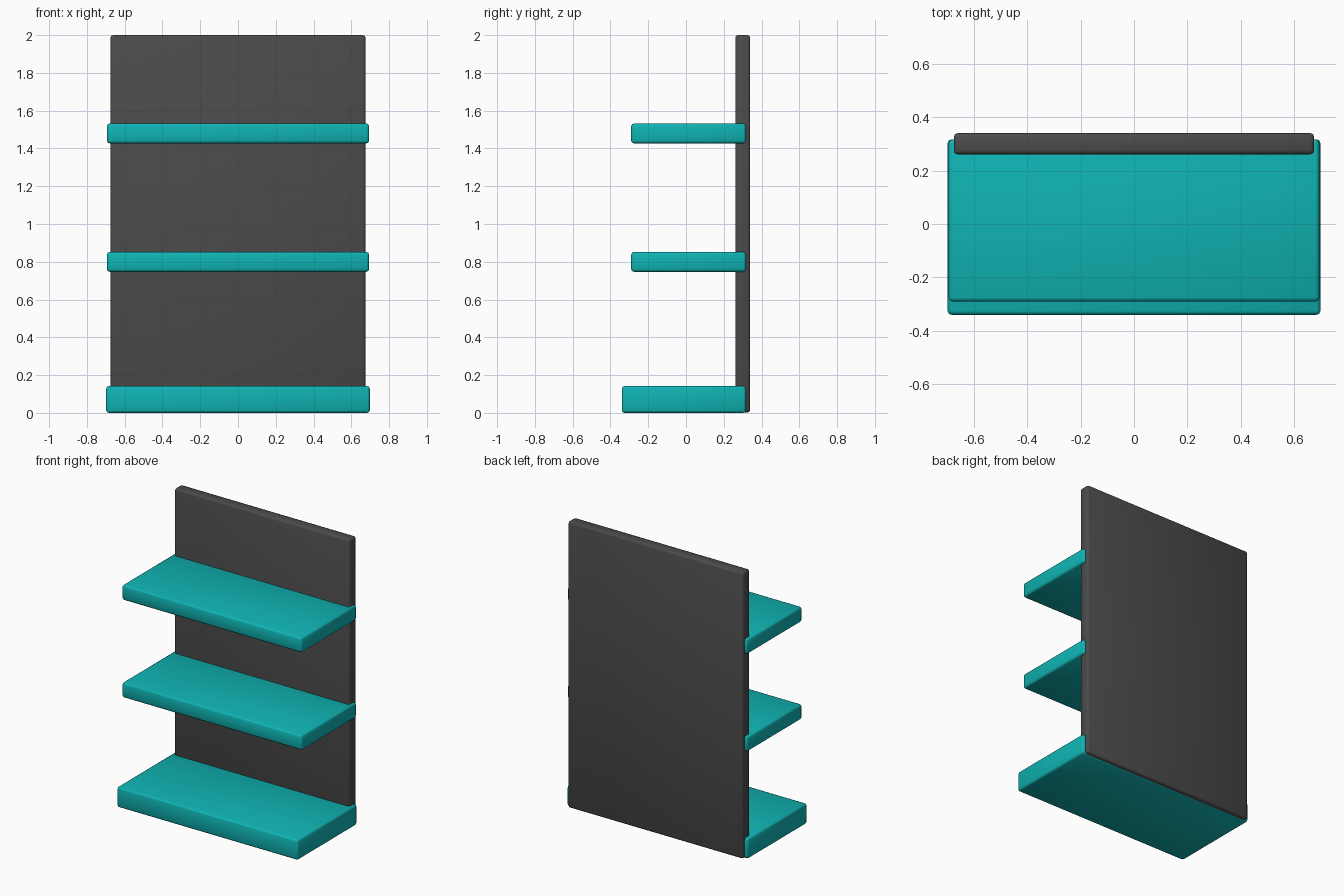
import bpy

if "Cube" in bpy.data.objects:
    bpy.data.objects.remove(bpy.data.objects["Cube"])


def material(name, rgb):
    m = bpy.data.materials.new(name)
    m.diffuse_color = (*rgb, 1)
    m.use_nodes = True
    m.node_tree.nodes["Principled BSDF"].inputs["Base Color"].default_value = m.diffuse_color
    return m


TEAL = material("teal", (0.005, 0.45, 0.45))
CHARCOAL = material("charcoal", (0.07, 0.07, 0.07))


def board(name, half_x, y0, y1, z0, z1, mat, bevel=0.014):
    """Box with softly rounded edges, smooth shaded."""
    bpy.ops.mesh.primitive_cube_add(size=1, location=(0, (y0 + y1) / 2, (z0 + z1) / 2))
    ob = bpy.context.object
    ob.name = name
    ob.scale = (2 * half_x, y1 - y0, z1 - z0)
    bpy.ops.object.transform_apply(location=False, rotation=False, scale=True)
    ob.data.materials.append(mat)
    mod = ob.modifiers.new("soft_edges", "BEVEL")
    mod.width = bevel
    mod.segments = 2
    bpy.ops.object.shade_smooth()
    return ob


# Back panel
board("back_panel", 0.675, 0.261, 0.34, 0.003, 2.0, CHARCOAL)

# Deeper, thicker base deck
board("base_shelf", 0.698, -0.34, 0.317, 0.0, 0.142, TEAL)

# Two upper shelves
for name, z in (("middle_shelf", 0.747), ("upper_shelf", 1.427)):
    board(name, 0.694, -0.29, 0.317, z, z + 0.105, TEAL)
